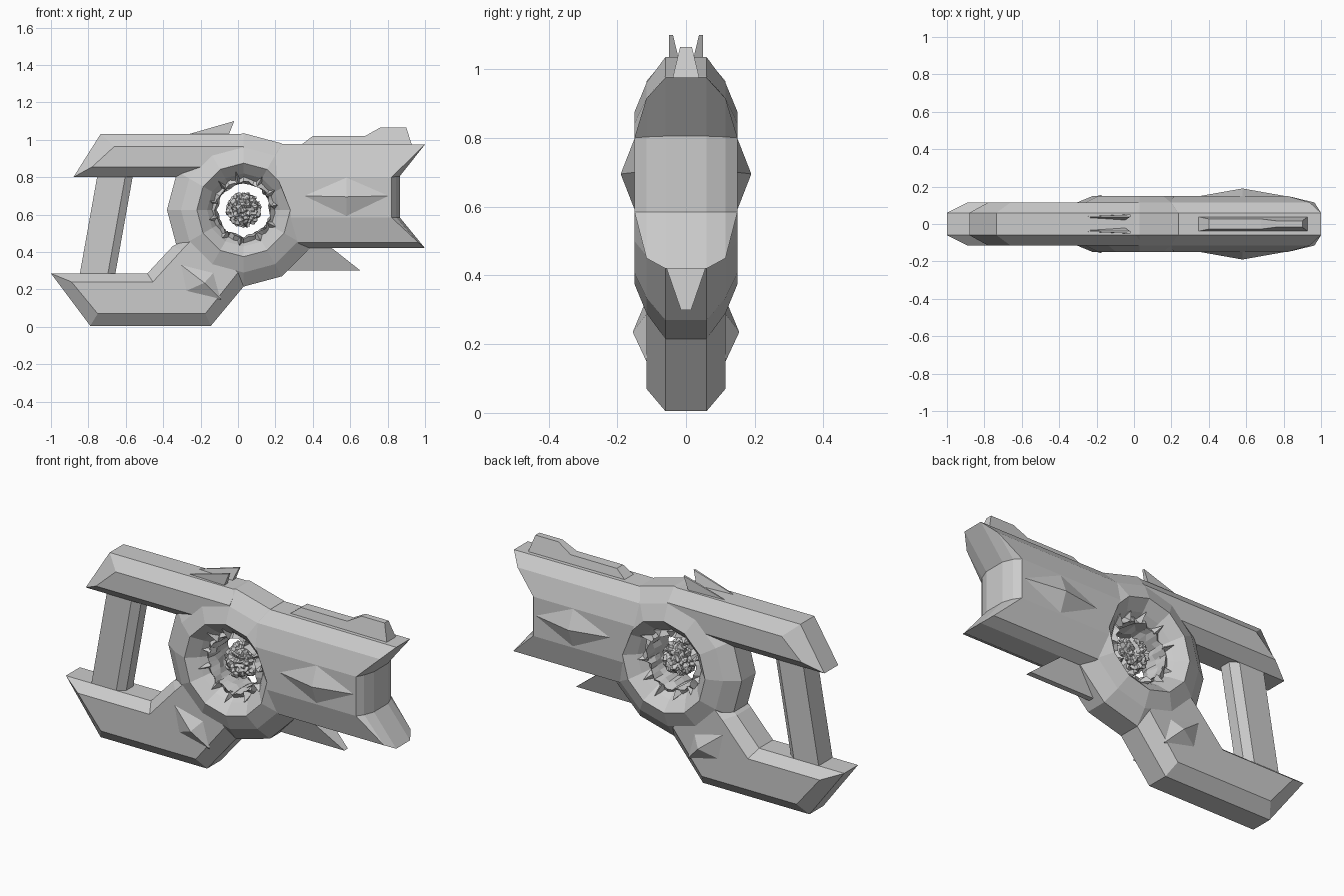
import bpy, bmesh, math, random
from mathutils import Vector

random.seed(4)
old = bpy.data.objects.get("Cube")
if old:
    bpy.data.objects.remove(old)

grey = bpy.data.materials.new("light_grey")
grey.use_nodes = True
tone = (0.6, 0.6, 0.6, 1)
grey.diffuse_color = tone
grey.node_tree.nodes["Principled BSDF"].inputs["Base Color"].default_value = tone

HX, HZ = 0.03, 0.625  # hub centre


def finish(name, bm):
    bmesh.ops.remove_doubles(bm, verts=bm.verts, dist=0.0005)
    bmesh.ops.recalc_face_normals(bm, faces=bm.faces)
    mesh = bpy.data.meshes.new(name)
    bm.to_mesh(mesh)
    bm.free()
    mesh.materials.append(grey)
    obj = bpy.data.objects.new(name, mesh)
    bpy.context.collection.objects.link(obj)
    return obj


def skin(name, rings, cyclic=False):
    """Join rings of points with quads; cap the ends unless cyclic."""
    bm = bmesh.new()
    loops = [[bm.verts.new(p) for p in ring] for ring in rings]
    pairs = list(zip(loops, loops[1:]))
    if cyclic:
        pairs.append((loops[-1], loops[0]))
    else:
        bm.faces.new(loops[0])
        bm.faces.new(loops[-1])
    for a, b in pairs:
        for i in range(len(a)):
            j = (i + 1) % len(a)
            bm.faces.new((a[i], a[j], b[j], b[i]))
    return finish(name, bm)


def plate(name, layers):
    """Bevelled plate: side outlines (x, z) at growing depth, mirrored in y."""
    both = [(-y, o) for y, o in reversed(layers)] + layers
    return skin(name, [[(x, y, z) for x, z in o] for y, o in both])


def circle(r, y, n):
    return [(HX + r * math.cos(math.tau * i / n), y,
             HZ + r * math.sin(math.tau * i / n)) for i in range(n)]


def spike(name, base, apex):
    bm = bmesh.new()
    vs = [bm.verts.new(p) for p in base]
    tip = bm.verts.new(apex)
    bm.faces.new(vs)
    for i in range(len(vs)):
        bm.faces.new((vs[i], vs[(i + 1) % len(vs)], tip))
    return finish(name, bm)


# Upper arm and lower grip
plate("upper_arm", [
    (0.06, [(-0.88, 0.80), (-0.735, 1.03), (0.03, 1.03), (0.03, 0.92), (-0.16, 0.80)]),
    (0.115, [(-0.78, 0.855), (-0.66, 0.965), (0.03, 0.965), (0.03, 0.92), (-0.19, 0.855)])])
plate("lower_grip", [
    (0.06, [(-1, 0.285), (-0.79, 0.005), (-0.145, 0.005), (0.03, 0.215),
            (-0.05, 0.34), (-0.23, 0.50), (-0.35, 0.43), (-0.485, 0.285)]),
    (0.115, [(-0.89, 0.24), (-0.75, 0.07), (-0.175, 0.07), (0.0, 0.29),
             (-0.05, 0.34), (-0.23, 0.48), (-0.30, 0.41), (-0.455, 0.24)])])

# Barrel with a notched muzzle
plate("barrel", [
    (0.06, [(0.235, 0.978), (1, 0.975), (0.865, 0.805), (0.865, 0.585),
            (1, 0.42), (0.36, 0.42), (0.31, 0.625)]),
    (0.115, [(0.2, 0.915), (0.94, 0.915), (0.845, 0.803), (0.845, 0.585),
             (0.965, 0.45), (0.32, 0.45), (0.31, 0.625)]),
    (0.15, [(0.21, 0.80), (0.82, 0.80), (0.82, 0.80), (0.82, 0.585),
            (0.82, 0.585), (0.28, 0.585), (0.28, 0.625)])])

# Twelve-sided hub ring with a sunken middle
half = [(0.41, 0.06), (0.335, 0.115), (0.25, 0.15), (0.195, 0.10), (0.155, 0.05)]
section = half + [(r, -y) for r, y in reversed(half)]
skin("hub_ring", [circle(r, y, 12) for r, y in section], cyclic=True)

# Jagged lining of the hub hole
lining = []
for r, y in [(0.145, -0.085), (0.14, -0.03), (0.14, 0.03), (0.145, 0.085), (0.18, 0.06), (0.18, -0.06)]:
    ring = []
    for p in circle(1, y, 36):
        k = r + random.uniform(-0.008, 0.012)
        ring.append((HX + (p[0] - HX) * k, y + random.uniform(-0.015, 0.015), HZ + (p[2] - HZ) * k))
    lining.append(ring)
skin("hub_lining", lining, cyclic=True)

# Crystal shards around the hole on both sides
for side, label in ((-1, "front"), (1, "back")):
    for i in range(11):
        a = math.tau * (i + random.uniform(-0.25, 0.25)) / 11
        out = Vector((math.cos(a), 0, math.sin(a)))
        tan = Vector((-math.sin(a), 0, math.cos(a)))
        mid = Vector((HX, 0, HZ)) + out * 0.16
        w = random.uniform(0.018, 0.03)
        base = [mid + tan * w + Vector((0, side * 0.05, 0)), mid - out * 0.02 + Vector((0, side * 0.09, 0)),
                mid - tan * w + Vector((0, side * 0.05, 0)), mid + out * 0.02]
        tip = mid + out * random.uniform(0.02, 0.05) + Vector((0, side * random.uniform(0.10, 0.13), 0))
        spike(f"{label}_shard_{i + 1}", base, tip)

# Rough floating core
bm = bmesh.new()
bmesh.ops.create_icosphere(bm, subdivisions=4, radius=1)
for v in bm.verts:
    v.co = v.co * random.uniform(0.07, 0.1) + Vector((HX, 0, HZ))
finish("rough_core", bm)

# Raised diamonds on the barrel and grip
for s, label in ((-1, "front"), (1, "back")):
    y = s * 0.149
    spike(f"{label}_barrel_diamond",
          [(0.35, y, 0.70), (0.58, y, 0.80), (0.81, y, 0.70), (0.58, y, 0.59)], (0.58, s * 0.19, 0.695))
    y = s * 0.113
    spike(f"{label}_grip_diamond",
          [(-0.31, y, 0.335), (-0.13, y, 0.29), (-0.09, y, 0.145), (-0.28, y, 0.19)], (-0.18, s * 0.155, 0.235))
    # Thin swept fins on the arm
    skin(f"{label}_fin", [
        [(-0.28, s * 0.035, 1.025), (-0.05, s * 0.02, 1.025), (-0.02, s * 0.038, 1.10)],
        [(-0.28, s * 0.04, 1.025), (-0.05, s * 0.05, 1.025), (-0.02, s * 0.05, 1.10)]])

# Top sight rail, narrower towards the top
rail = [(0.335, 0.97, 0.04), (0.40, 1.02, 0.027), (0.68, 1.02, 0.027),
        (0.76, 1.065, 0.017), (0.90, 1.065, 0.017), (0.93, 0.97, 0.04)]
skin("sight_rail", [[(x, s * w, z) for x, z, w in rail] for s in (-1, 1)])

# Swept blade under the barrel
skin("under_blade", [
    [(a, -w, z), (b, -w, z), (b, w, z), (a, w, z)]
    for a, b, w, z in ((0.30, 0.49, 0.06, 0.43), (0.24, 0.655, 0.015, 0.30))])

# Slanted rear strut with chamfered inner edges
skin("rear_strut", [
    [(x, -0.06, z), (x + 0.15, -0.06, z), (x + 0.19, -0.03, z),
     (x + 0.19, 0.03, z), (x + 0.15, 0.06, z), (x, 0.06, z)]
    for x, z in ((-0.75, 0.82), (-0.85, 0.26))])
